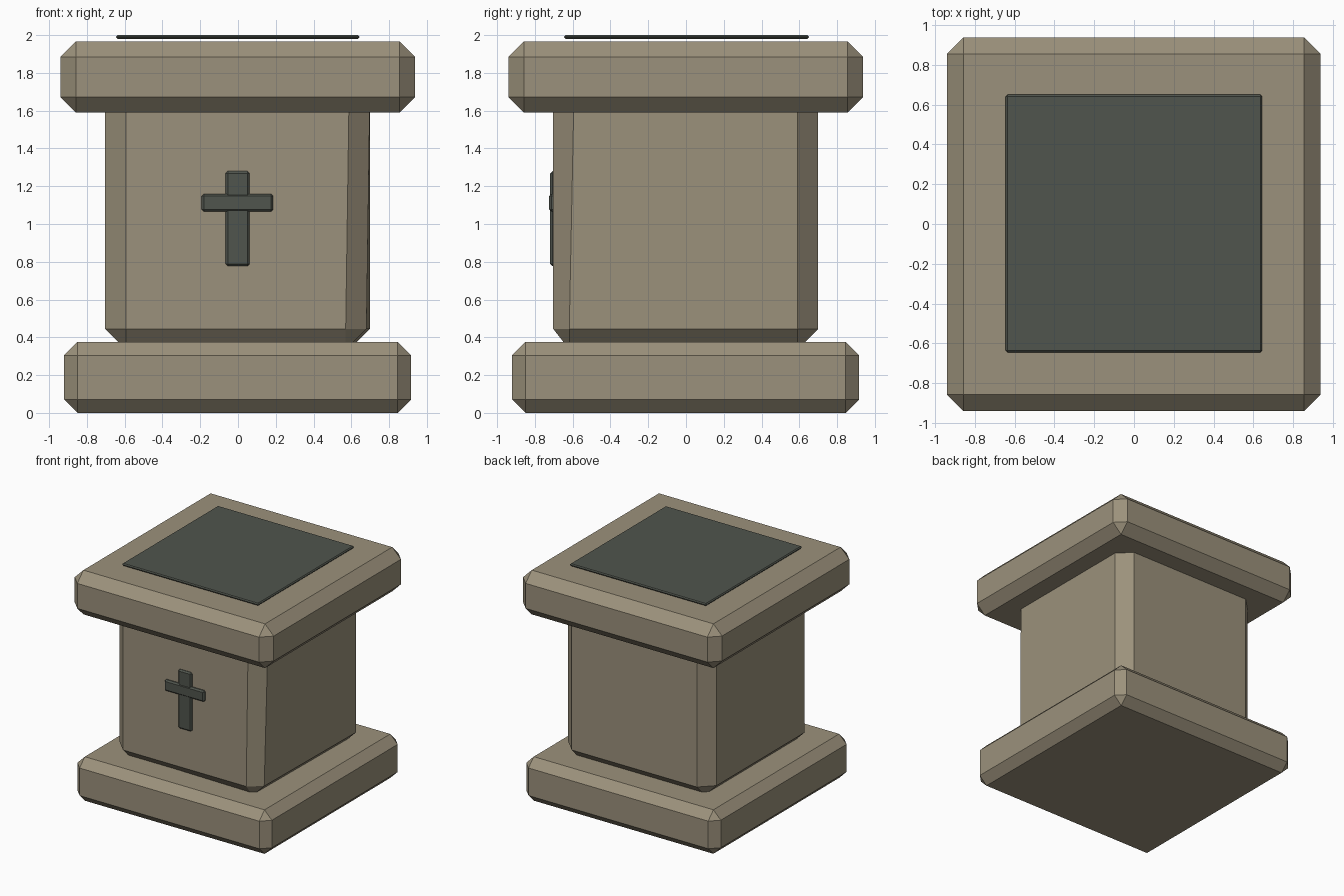
import bpy
import bmesh

default = bpy.data.objects.get("Cube")
if default:
    bpy.data.objects.remove(default, do_unlink=True)


def make_material(name, rgb):
    mat = bpy.data.materials.new(name)
    mat.use_nodes = True
    mat.diffuse_color = (*rgb, 1)
    mat.node_tree.nodes["Principled BSDF"].inputs["Base Color"].default_value = (*rgb, 1)
    return mat


stone = make_material("warm stone", (0.33, 0.285, 0.2))
slate = make_material("dark slate", (0.08, 0.09, 0.074))


def chamfered_box(name, low, high, chamfer, mat, adjust=None):
    """Box between two corners with every edge cut flat."""
    bm = bmesh.new()
    bmesh.ops.create_cube(bm, size=1)
    for v in bm.verts:
        v.co = [l + (c + 0.5) * (h - l) for l, h, c in zip(low, high, v.co)]
    bmesh.ops.bevel(bm, geom=bm.edges[:], offset=chamfer, segments=1,
                    affect='EDGES', profile=0.5)
    if adjust:
        adjust(bm)
    bmesh.ops.recalc_face_normals(bm, faces=bm.faces)
    mesh = bpy.data.meshes.new(name)
    bm.to_mesh(mesh)
    bm.free()
    mesh.materials.append(mat)
    obj = bpy.data.objects.new(name, mesh)
    bpy.context.collection.objects.link(obj)
    return obj


def worn_corner(bm):
    """Pull in the foot of the front left corner so the shaft looks hand cut."""
    for v in bm.verts:
        if v.co.x > 0.5 and v.co.y < -0.5 and v.co.z < 1:
            v.co.x -= 0.018
            if v.co.y > -0.65:
                v.co.y -= 0.025


# Stone pedestal: foot, shaft and cap
chamfered_box("base_slab", (-0.92, -0.92, 0), (0.915, 0.915, 0.375), 0.07, stone)
chamfered_box("shaft", (-0.703, -0.703, 0.335), (0.698, 0.7, 1.8), 0.11, stone, worn_corner)
chamfered_box("cap_slab", (-0.94, -0.94, 1.59), (0.938, 0.938, 1.967), 0.082, stone)

# Slate inlay floating just above the cap
chamfered_box("top_plate", (-0.645, -0.645, 1.98), (0.643, 0.65, 2.0), 0.008, slate)

# Cross on the front
chamfered_box("cross_upright", (-0.066, -0.719, 0.777), (0.062, -0.685, 1.28), 0.012, slate)
chamfered_box("cross_arm", (-0.192, -0.724, 1.065), (0.186, -0.685, 1.16), 0.012, slate)
